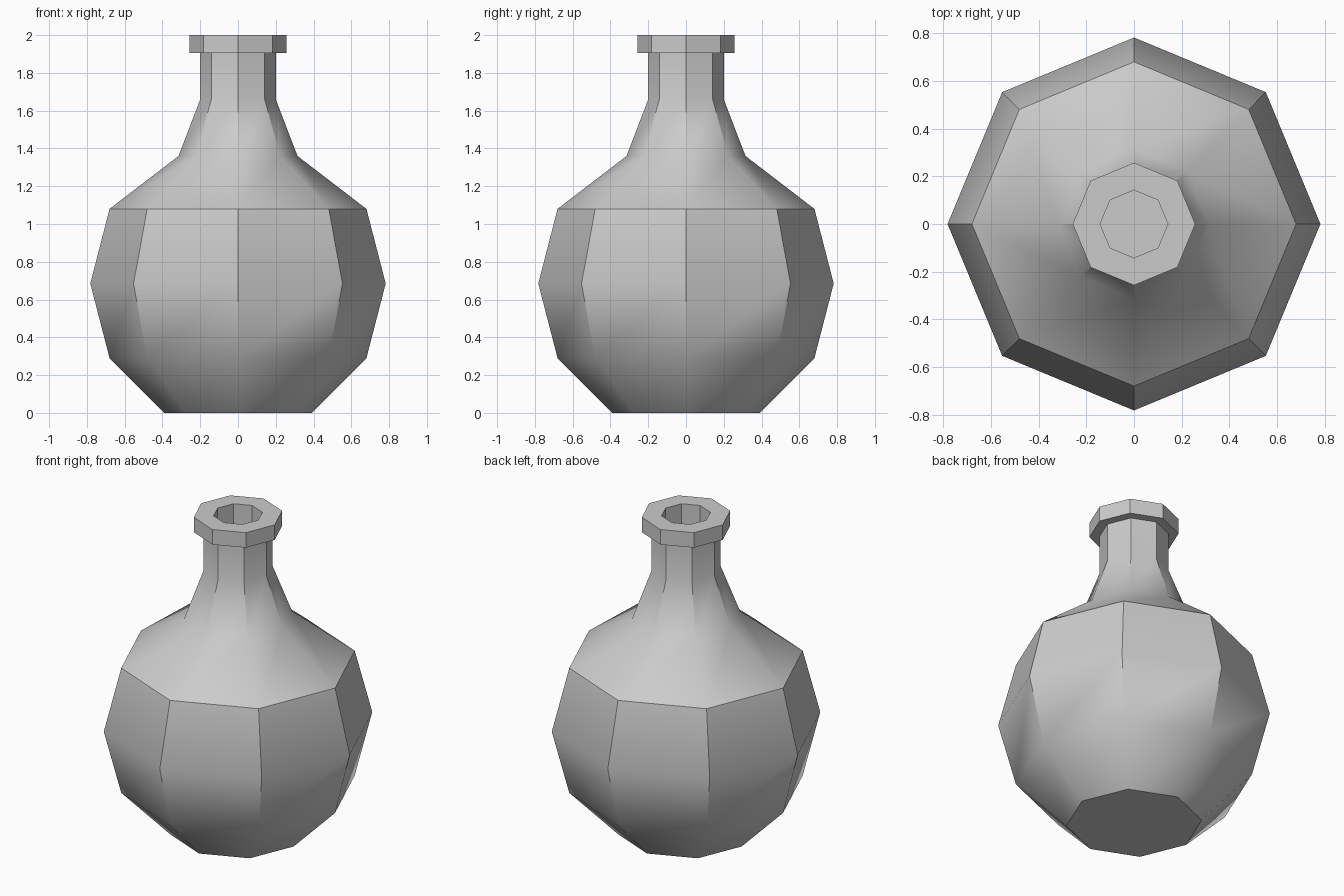
import bpy, bmesh, math

if "Cube" in bpy.data.objects:
    bpy.data.objects.remove(bpy.data.objects["Cube"])

SIDES = 8
# Outer wall from base to lip, then down inside the mouth: (radius, height)
PROFILE = [(0.39, 0), (0.68, 0.29), (0.782, 0.685), (0.68, 1.08), (0.315, 1.36),
           (0.20, 1.66), (0.20, 1.905), (0.257, 1.905), (0.257, 2.0),
           (0.142, 2.0), (0.142, 1.68)]


def lathe(name, profile, sides):
    bm = bmesh.new()
    rings = [[bm.verts.new((r * math.cos(2 * math.pi * i / sides),
                            r * math.sin(2 * math.pi * i / sides), z))
              for i in range(sides)] for r, z in profile]
    for a, b in zip(rings, rings[1:]):
        for i in range(sides):
            j = (i + 1) % sides
            bm.faces.new((a[i], a[j], b[j], b[i]))
    bm.faces.new(rings[0][::-1])   # base
    bm.faces.new(rings[-1])        # floor of the mouth
    bmesh.ops.recalc_face_normals(bm, faces=bm.faces)
    mesh = bpy.data.meshes.new(name)
    bm.to_mesh(mesh)
    bm.free()
    obj = bpy.data.objects.new(name, mesh)
    bpy.context.collection.objects.link(obj)
    return obj


# Eight-sided round flask with a lipped neck
flask = lathe("flask", PROFILE, SIDES)
bpy.context.view_layer.objects.active = flask
flask.select_set(True)
bpy.ops.object.shade_smooth_by_angle(angle=math.radians(34))
